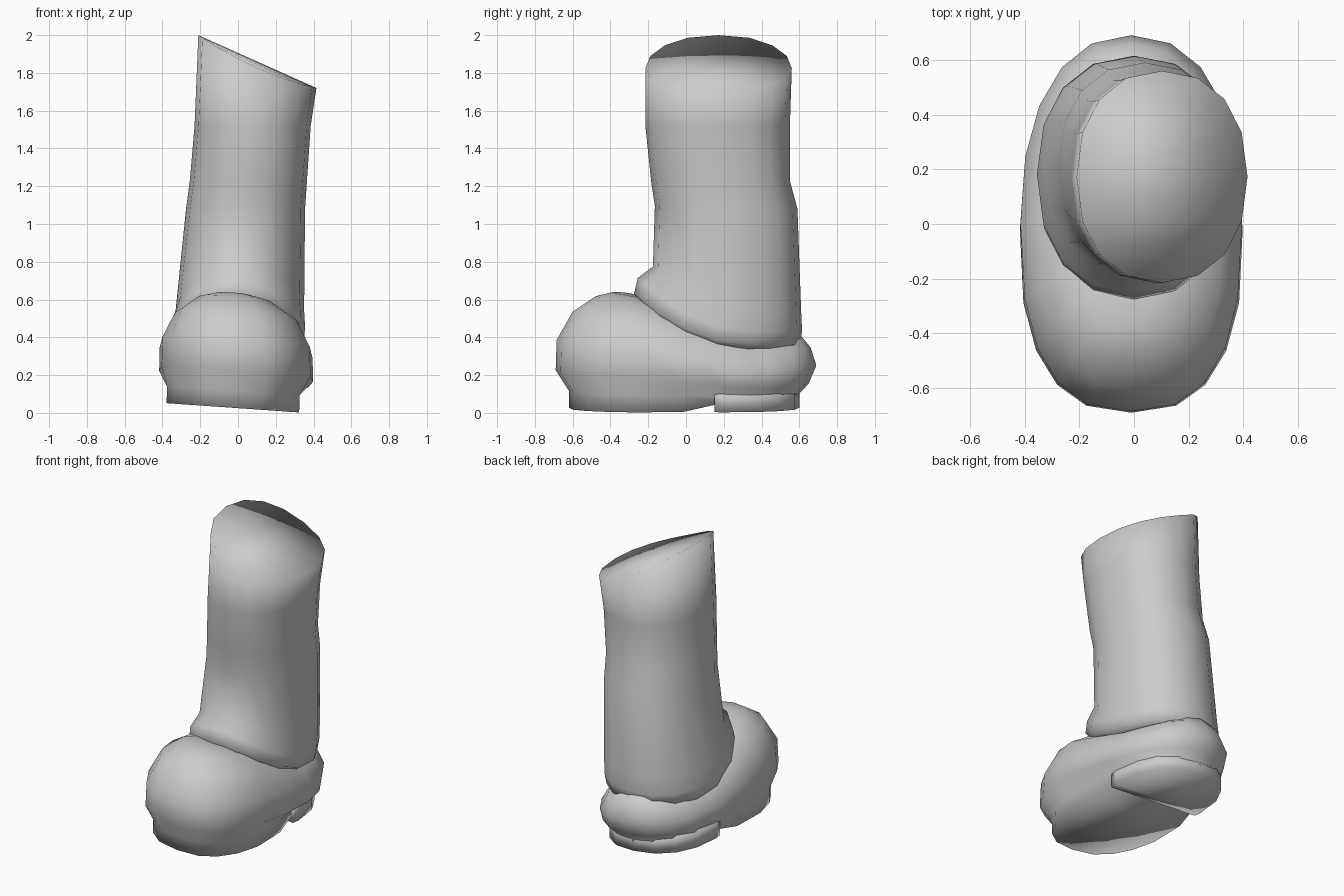
import bpy, bmesh, math

cube = bpy.data.objects.get("Cube")
if cube:
    bpy.data.objects.remove(cube, do_unlink=True)

GREY = (0.6, 0.6, 0.6, 1)
grey = bpy.data.materials.new("plain grey")
grey.use_nodes = True
grey.diffuse_color = GREY
grey.node_tree.nodes["Principled BSDF"].inputs["Base Color"].default_value = GREY


def smoothstep(a, b, v):
    t = min(1, max(0, (v - a) / (b - a)))
    return t * t * (3 - 2 * t)


def spow(v, p):
    return math.copysign(abs(v) ** p, v)


def oval(x0, x1, y0, y1, count, back=0.9, front=0.9):
    """Closed rounded outline that starts at the back; index i mirrors count - i."""
    cx, hx, cy, hy = (x0 + x1) / 2, (x1 - x0) / 2, (y0 + y1) / 2, (y1 - y0) / 2
    points = []
    for i in range(count):
        s, c = math.sin(2 * math.pi * i / count), math.cos(2 * math.pi * i / count)
        p = back if c > 0 else front
        points.append((cx + hx * spow(s, p), cy + hy * spow(c, p)))
    return points


def strip_cap(bm, ring):
    """Close a ring with strips running across x."""
    n = len(ring)
    for i in range(n // 2):
        quad = [ring[i], ring[i + 1], ring[(n - i - 1) % n], ring[-i % n]]
        bm.faces.new(list(dict.fromkeys(quad)))


def loft(name, rings, strips=True):
    bm = bmesh.new()
    loops = [[bm.verts.new(p) for p in ring] for ring in rings]
    n = len(loops[0])
    for low, high in zip(loops, loops[1:]):
        for i in range(n):
            j = (i + 1) % n
            bm.faces.new((low[i], low[j], high[j], high[i]))
    for ring in (loops[0], loops[-1]):
        if strips:
            strip_cap(bm, ring)
        else:
            bm.faces.new(ring)
    bmesh.ops.recalc_face_normals(bm, faces=bm.faces)
    for face in bm.faces:
        face.smooth = True
    mesh = bpy.data.meshes.new(name)
    bm.to_mesh(mesh)
    bm.free()
    mesh.materials.append(grey)
    obj = bpy.data.objects.new(name, mesh)
    bpy.context.collection.objects.link(obj)


def roll(x, y, z):
    """The foot leans slightly to one side."""
    return (x, y, z + 0.025 - 0.07 * x)


# Leg: x range, y range, height at the back, extra height at the front
leg_rows = [
    (-0.28, 0.29, -0.18, 0.52, 0.33, 0.22),
    (-0.35, 0.35, -0.275, 0.60, 0.36, 0.25),
    (-0.355, 0.355, -0.255, 0.615, 0.43, 0.28),
    (-0.33, 0.35, -0.175, 0.61, 0.53, 0.32),
    (-0.275, 0.355, -0.165, 0.59, 1.08, 0.02),
    (-0.255, 0.365, -0.185, 0.55, 1.23, 0),
    (-0.23, 0.385, -0.215, 0.55, 1.52, 0),
]
leg = []
for x0, x1, y0, y1, z, rise in leg_rows:
    leg.append([(x, y, z + rise * (max(0, 0.35 - y) / 0.6) ** 2)
                for x, y in oval(x0, x1, y0, y1, 16)])

# Slanted top of the leg, slightly dished
top = []
for x, y in oval(-0.21, 0.415, -0.215, 0.56, 16):
    t = (x + 0.21) / 0.625
    top.append((x, y, 2.0 - 0.42 * t + 0.14 * t * t))
leg.append(top)
loft("leg", leg)

# Shoe: front height, back height, centre x, half width, front y, back y, waist pinch
shoe_rows = [
    (0.0, 0.05, -0.027, 0.365, -0.62, 0.60, 0.05),
    (0.09, 0.075, -0.025, 0.365, -0.62, 0.60, 0.05),
    (0.20, 0.13, -0.01, 0.41, -0.69, 0.65, 0.01),
    (0.36, 0.225, -0.01, 0.405, -0.685, 0.69, 0),
    (0.51, 0.32, -0.01, 0.335, -0.60, 0.66, 0),
    (0.59, 0.38, -0.02, 0.22, -0.48, 0.61, 0),
    (0.61, 0.40, -0.03, 0.12, -0.40, 0.50, 0),
]
shoe = []
for front, back, cx, half, y0, y1, pinch in shoe_rows:
    ring = []
    for x, y in oval(cx - half, cx + half, y0, y1, 20, 0.88, 0.78):
        waist = pinch * math.exp(-((y - 0.15) / 0.15) ** 2)
        x = cx + (x - cx) * (1 - waist / half)
        s = smoothstep(-0.05, 0.2, y) if front < 0.1 else smoothstep(-0.4, 0.4, y)
        ring.append(roll(x, y, front + (back - front) * s))
    shoe.append(ring)
loft("shoe", shoe)

# Heel block under the back of the shoe
outline = [(-0.36, 0.15)]
for i in range(9):
    a = math.pi * i / 8
    outline.append((-0.027 - 0.34 * spow(math.cos(a), 0.86),
                    0.2 + 0.4 * math.sin(a) ** 0.86))
outline.append((0.306, 0.15))
loft("heel", [[roll(x, y, z) for x, y in outline] for z in (0.0, 0.12)], strips=False)
